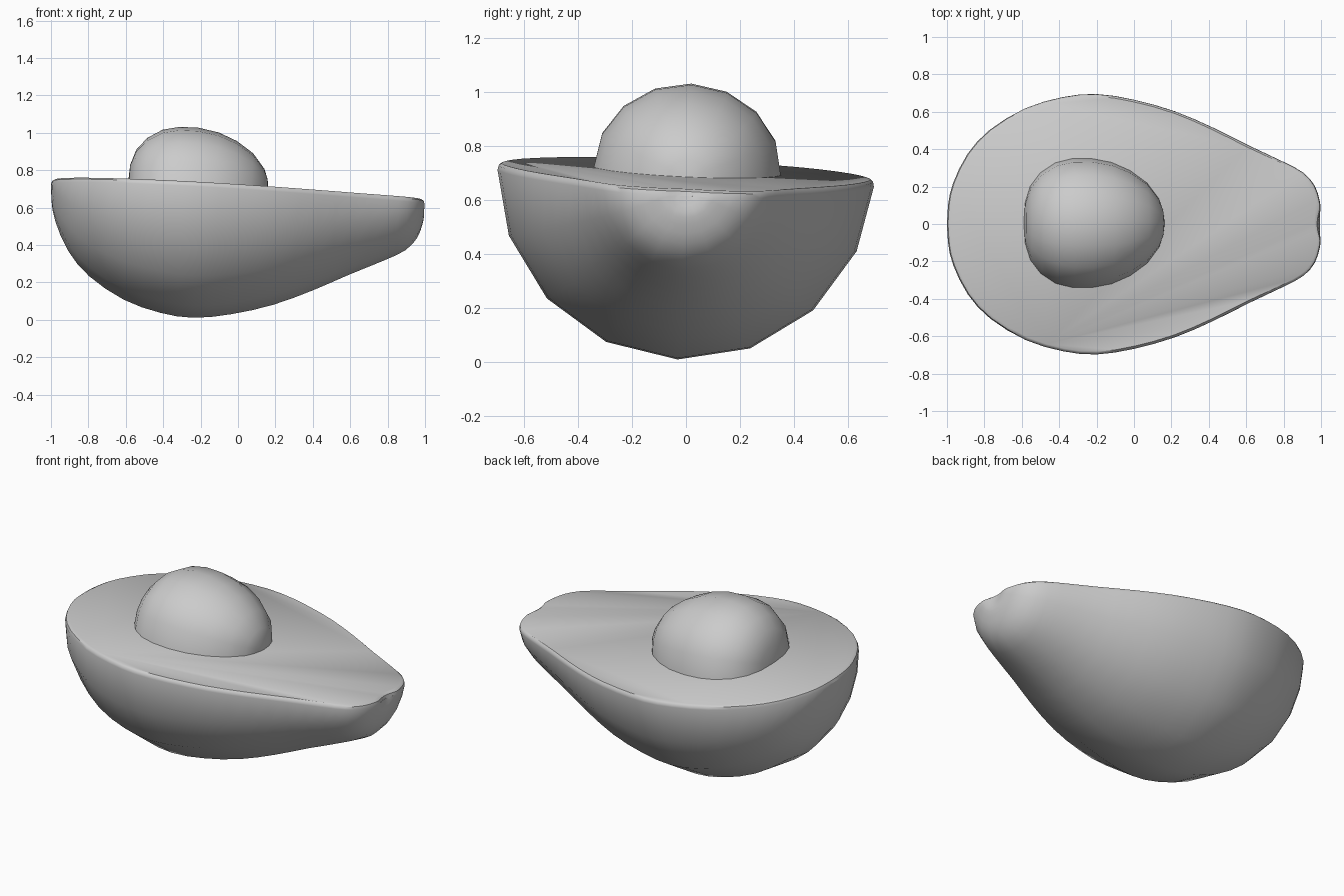
import bpy, bmesh, math
from mathutils import Vector

if "Cube" in bpy.data.objects:
    bpy.data.objects.remove(bpy.data.objects["Cube"])

SEGS = 8  # facets across each half-round section
LOCATION, TILT = (0, 0, 0.695), (-0.045, 0.055, 0)  # the tilted cut plane


def resample(pts, n):
    """Catmull-Rom subdivision of an (x, radius) profile."""
    p = [Vector(q) for q in pts]
    p = [2 * p[0] - p[1]] + p + [2 * p[-1] - p[-2]]
    out = []
    for a, b, c, d in zip(p, p[1:], p[2:], p[3:]):
        for i in range(n):
            t = i / n
            out.append(0.5 * (2 * b + (c - a) * t + (2 * a - 5 * b + 4 * c - d) * t * t
                              + (3 * b - a - 3 * c + d) * t ** 3))
    out.append(p[-2])
    return [(v[0], max(v[1], 0)) for v in out]


def half_lathe(name, profile, side, z_scale=1, base_z=0.0, cap=False, y_off=0.0):
    """Half turn of a profile about the x axis, below (-1) or above (1) the cut plane."""
    bm = bmesh.new()
    first = bm.verts.new((profile[0][0], y_off, base_z))
    last = bm.verts.new((profile[-1][0], y_off, base_z))
    rings = []
    for x, r in profile[1:-1]:
        ring = []
        for k in range(SEGS + 1):
            a = math.pi * k / SEGS
            z = side * r * math.sin(a) * z_scale
            if k in (0, SEGS):
                z = base_z
            elif cap:
                z = min(z, base_z)
            ring.append(bm.verts.new((x, y_off + r * math.cos(a), z)))
        rings.append(ring)
    for a, b in zip(rings, rings[1:]):
        for k in range(SEGS):
            bm.faces.new((a[k], a[k + 1], b[k + 1], b[k]))
    for k in range(SEGS):
        bm.faces.new((first, rings[0][k + 1], rings[0][k]))
        bm.faces.new((last, rings[-1][k], rings[-1][k + 1]))
    if cap:
        # rolled rim and flat cut face
        loop = [first] + [r[0] for r in rings] + [last] + [r[-1] for r in reversed(rings)]
        previous = loop
        for scale, z in ((0.995, base_z * 0.35), (0.98, 0.0)):
            inner = [bm.verts.new((v.co.x * scale, v.co.y * scale, z)) for v in loop]
            for i in range(len(loop)):
                j = (i + 1) % len(loop)
                bm.faces.new((previous[i], previous[j], inner[j], inner[i]))
            previous = inner
        bm.faces.new(previous)
    bmesh.ops.recalc_face_normals(bm, faces=bm.faces)
    if not cap and sum(f.normal.z for f in bm.faces) * side < 0:
        bmesh.ops.reverse_faces(bm, faces=bm.faces)
    mesh = bpy.data.meshes.new(name)
    bm.to_mesh(mesh)
    bm.free()
    obj = bpy.data.objects.new(name, mesh)
    bpy.context.collection.objects.link(obj)
    obj.location, obj.rotation_euler = LOCATION, TILT
    bpy.ops.object.select_all(action='DESELECT')
    obj.select_set(True)
    bpy.context.view_layer.objects.active = obj
    bpy.ops.object.shade_smooth_by_angle(angle=math.radians(40))
    return obj


# Fruit half: round body, narrow neck and dimpled stem end
body = [(-1, 0), (-0.993, 0.11), (-0.967, 0.22), (-0.89, 0.375), (-0.77, 0.505),
        (-0.58, 0.62), (-0.38, 0.68), (-0.2, 0.697), (0, 0.667), (0.22, 0.605),
        (0.43, 0.515), (0.62, 0.42), (0.8, 0.335), (0.91, 0.275), (0.97, 0.205),
        (0.995, 0.13), (1.0, 0.085), (0.99, 0.04), (0.985, 0)]
half = half_lathe("avocado_half", resample(body, 2), -1, base_z=-0.025, cap=True)

# Seed: egg-shaped dome rising from the cut face
seed = [(-0.59, 0), (-0.583, 0.11), (-0.555, 0.2), (-0.5, 0.272), (-0.42, 0.325),
        (-0.33, 0.347), (-0.23, 0.348), (-0.12, 0.327), (-0.02, 0.283),
        (0.07, 0.217), (0.135, 0.13), (0.155, 0.07), (0.165, 0)]
half_lathe("seed", seed, 1, z_scale=0.92, base_z=-0.01, y_off=0.005)
